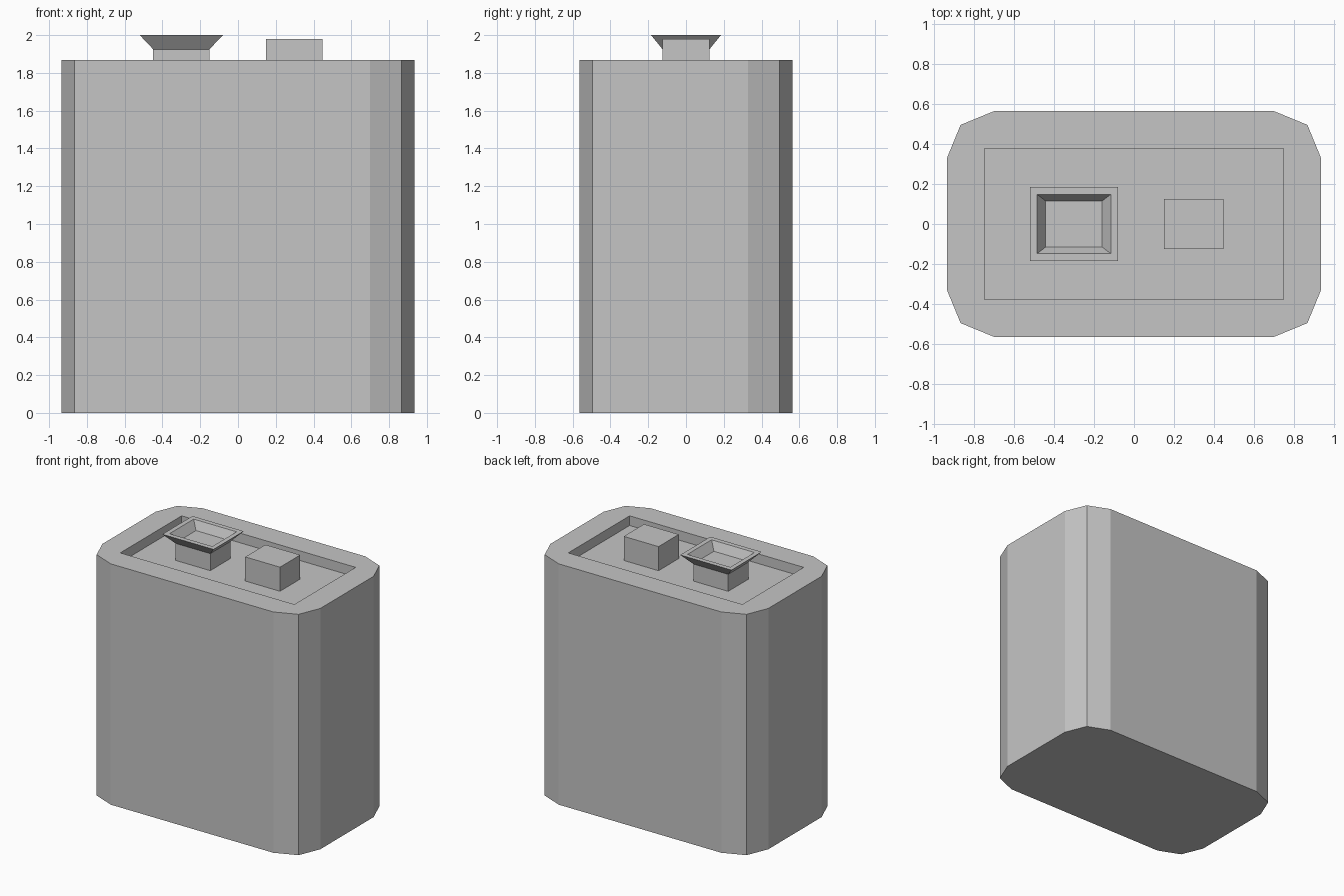
import bpy
import bmesh

cube = bpy.data.objects.get("Cube")
if cube:
    bpy.data.objects.remove(cube, do_unlink=True)

TOP, FLOOR, FLARE, RIM = 1.868, 1.793, 1.925, 2.0

grey = bpy.data.materials.new("light_grey")
grey.use_nodes = True
grey.diffuse_color = (0.56, 0.56, 0.56, 1)
grey.node_tree.nodes["Principled BSDF"].inputs["Base Color"].default_value = grey.diffuse_color


def rect(hx, hy, cx=0):
    """Counter-clockwise rectangle outline."""
    return [(cx + hx, hy), (cx - hx, hy), (cx - hx, -hy), (cx + hx, -hy)]


def add_ring(bm, outline, z):
    return [bm.verts.new((x, y, z)) for x, y in outline]


def bridge(bm, a, b):
    for i in range(len(a)):
        j = (i + 1) % len(a)
        bm.faces.new((a[i], a[j], b[j], b[i]))


def finish(bm, name):
    bmesh.ops.recalc_face_normals(bm, faces=bm.faces)
    mesh = bpy.data.meshes.new(name)
    bm.to_mesh(mesh)
    bm.free()
    mesh.materials.append(grey)
    obj = bpy.data.objects.new(name, mesh)
    bpy.context.collection.objects.link(obj)
    return obj


def loft(name, sections):
    """Closed solid through a list of (outline, height) sections."""
    bm = bmesh.new()
    rings = [add_ring(bm, outline, z) for outline, z in sections]
    for a, b in zip(rings, rings[1:]):
        bridge(bm, a, b)
    bm.faces.new(rings[0])
    bm.faces.new(rings[-1])
    return finish(bm, name)


# Body: chamfered case with a rectangular recess in the top
corner = [(0.935, 0.327), (0.866, 0.495), (0.698, 0.564)]
outline = []
for sx, sy in ((1, 1), (-1, 1), (-1, -1), (1, -1)):
    points = [(sx * x, sy * y) for x, y in corner]
    outline += points if sx == sy else points[::-1]

bm = bmesh.new()
base = add_ring(bm, outline, 0)
lip = add_ring(bm, outline, TOP)
recess_lip = add_ring(bm, rect(0.747, 0.376), TOP)
recess_floor = add_ring(bm, rect(0.747, 0.376), FLOOR)
bm.faces.new(base)
bridge(bm, base, lip)
for q in range(4):
    n = (q + 1) % 4
    bm.faces.new(lip[3 * q:3 * q + 3] + [recess_lip[q]])
    bm.faces.new((lip[3 * q + 2], lip[3 * n], recess_lip[n], recess_lip[q]))
bridge(bm, recess_lip, recess_floor)
bm.faces.new(recess_floor)
finish(bm, "battery_body")

# Plain block terminal
loft("block_terminal", [(rect(0.149, 0.124, 0.298), FLOOR),
                        (rect(0.149, 0.124, 0.298), 1.98)])

# Flared terminal: square stem opening into a hollow cup
cx = -0.3
loft("flared_terminal", [(rect(0.149, 0.124, cx), FLOOR),
                         (rect(0.149, 0.124, cx), FLARE),
                         (rect(0.22, 0.185, cx), RIM),
                         (rect(0.184, 0.148, cx), RIM),
                         (rect(0.141, 0.115, cx), RIM - 0.065)])
